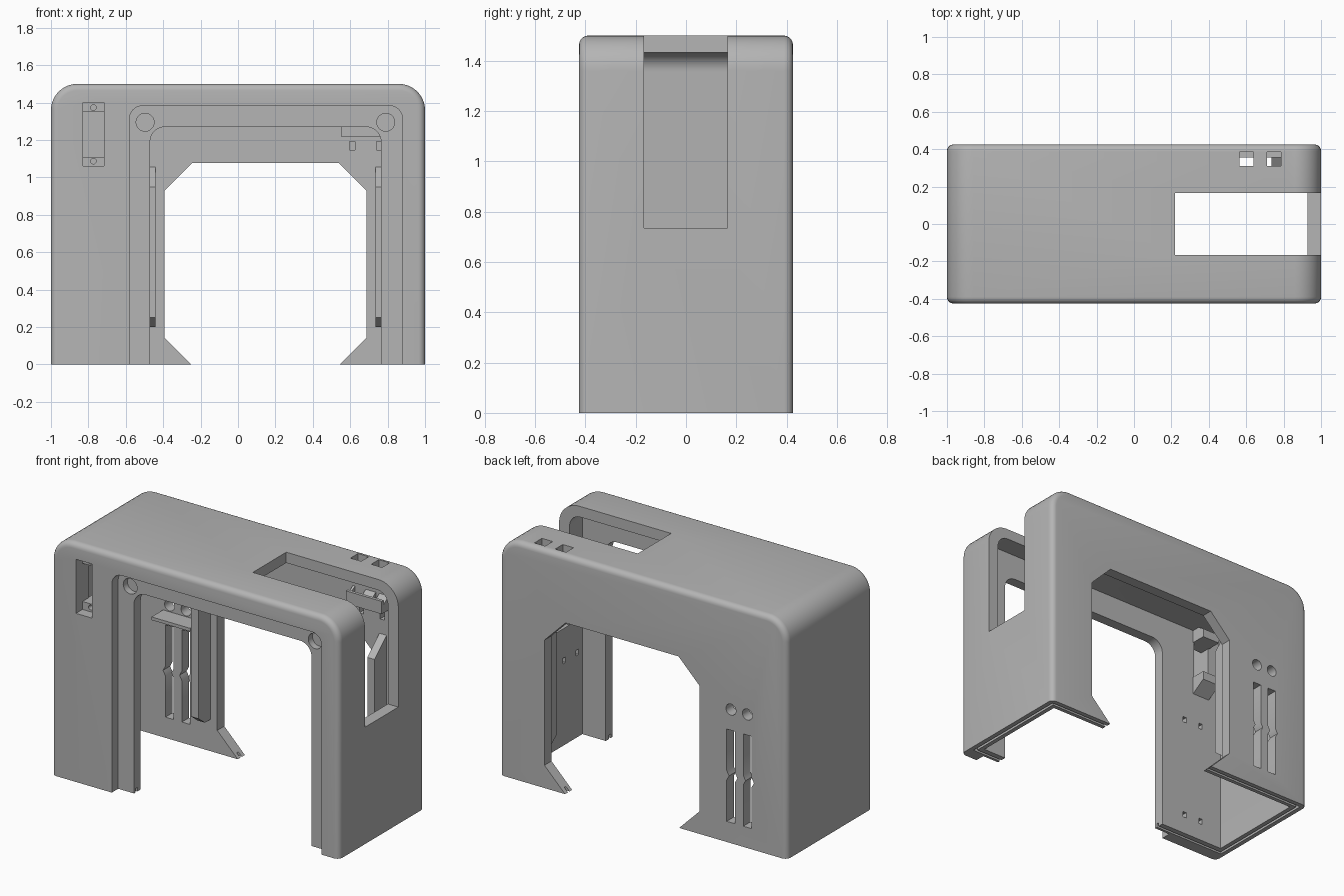
import bpy, bmesh, math

cube = bpy.data.objects.get("Cube")
if cube:
    bpy.data.objects.remove(cube, do_unlink=True)

grey = bpy.data.materials.new("plain grey")
grey.use_nodes = True
grey.diffuse_color = (0.46, 0.46, 0.46, 1)
grey.node_tree.nodes["Principled BSDF"].inputs["Base Color"].default_value = (0.46, 0.46, 0.46, 1)


def arch(x0, x1, top, r, bottom=-0.2, n=10):
    """Doorway outline with two rounded top corners, in x and z."""
    pts = [(x0, bottom), (x1, bottom)]
    for cx, start in ((x1 - r, 0), (x0 + r, 90)):
        for i in range(n + 1):
            a = math.radians(start + 90 * i / n)
            pts.append((cx + r * math.cos(a), top - r + r * math.sin(a)))
    return pts


def disc(x, z, r, n=24):
    return [(x + r * math.cos(math.tau * i / n), z + r * math.sin(math.tau * i / n)) for i in range(n)]


def prism(name, pts, lo, hi, axis="y", bevel=0):
    """Extrude an outline along y (outline in x, z) or along x (outline in y, z)."""
    place = (lambda p, d: (p[0], d, p[1])) if axis == "y" else (lambda p, d: (d, p[0], p[1]))
    bm = bmesh.new()
    loops = [[bm.verts.new(place(p, d)) for p in pts] for d in (lo, hi)]
    caps = [bm.faces.new(loop) for loop in loops]
    for i in range(len(pts)):
        j = (i + 1) % len(pts)
        bm.faces.new((loops[0][i], loops[0][j], loops[1][j], loops[1][i]))
    bmesh.ops.recalc_face_normals(bm, faces=bm.faces)
    if bevel:
        rim = list({e for f in caps for e in f.edges})
        bmesh.ops.bevel(bm, geom=rim, offset=bevel, segments=5, profile=0.5, affect="EDGES")
    me = bpy.data.meshes.new(name)
    bm.to_mesh(me)
    bm.free()
    me.materials.append(grey)
    ob = bpy.data.objects.new(name, me)
    bpy.context.scene.collection.objects.link(ob)
    return ob


def box(name, x0, x1, y0, y1, z0, z1):
    return prism(name, [(x0, z0), (x1, z0), (x1, z1), (x0, z1)], y0, y1)


def cut(target, cutter):
    cutter.hide_render = True
    mod = target.modifiers.new("cut", "BOOLEAN")
    mod.operation = "DIFFERENCE"
    mod.solver = "EXACT"
    mod.object = cutter
    bpy.context.view_layer.objects.active = target
    bpy.ops.object.modifier_apply(modifier=mod.name)
    bpy.data.objects.remove(cutter, do_unlink=True)


FRONT, BACK = -0.425, 0.425
INNER_FRONT, INNER_BACK = -0.295, 0.355
MID = 0.147  # centre of the doorway

# Outer shell, hollow and open below
shell = prism("shell", arch(-1, 1, 1.5, 0.14), FRONT, BACK, bevel=0.035)
cut(shell, box("c", -2, 2, -1, 1, -1, 0))
cut(shell, prism("c", arch(-0.927, 0.927, 1.433, 0.075), INNER_FRONT, INNER_BACK))

# Front doorway with a recessed rim and two round pockets
cut(shell, prism("c", arch(-0.58, 0.88, 1.383, 0.07), -0.6, -0.362))
cut(shell, prism("c", arch(-0.47, 0.765, 1.27, 0.08), -0.6, -0.2))
for x in (-0.497, 0.79):
    cut(shell, prism("c", disc(x, 1.295, 0.048), -0.5, -0.32))

# Back doorway with chamfered corners and feet
half = [(0.597, -0.2), (0.397, 0), (0.54, 0.143), (0.54, 0.93), (0.393, 1.077)]
half[0] = (0.397, -0.2)
outline = [(MID + x, z) for x, z in half] + [(MID - x, z) for x, z in reversed(half)]
cut(shell, prism("c", outline, 0.3, 0.6))

# Cable opening over the top and down the left side
cut(shell, box("c", 0.22, 1.2, -0.167, 0.165, 0.735, 1.7))

# Two switch holes in the top and peg holes in the back wall
for x in (0.565, 0.71):
    cut(shell, box("c", x, x + 0.075, 0.31, 0.385, 1.38, 1.6))
    cut(shell, box("c", x + 0.03, x + 0.06, 0.3, 0.4, 1.147, 1.192))

# Sensor window in the front
cut(shell, box("c", -0.83, -0.717, -0.6, -0.2, 1.06, 1.4))

# Kinked slots and round holes in the back
for x in (-0.61, -0.725):
    w, k = 0.029, 0.016
    slot = [(x - w, 0.13), (x + w, 0.13), (x + w, 0.39), (x + w - k, 0.42), (x + w, 0.45), (x + w, 0.71),
            (x - w, 0.71), (x - w, 0.45), (x - w - k, 0.42), (x - w, 0.39)]
    cut(shell, prism("c", slot, 0.3, 0.6))
    cut(shell, prism("c", disc(x, 0.84, 0.035), 0.3, 0.6))

# Small blind peg holes inside the front and left walls
for x in (-0.645, -0.77):
    for z in (0.13, 0.79):
        cut(shell, box("c", x - 0.013, x + 0.013, -0.33, -0.2, z - 0.018, z + 0.018))
for y in (-0.115, -0.245):
    cut(shell, box("c", 0.9, 0.96, y - 0.013, y + 0.013, 0.515, 0.55))

# Narrow joint groove along the bottom rim
for x in (-0.963, 0.963):
    cut(shell, box("c", x - 0.008, x + 0.008, -0.345, 0.396, -0.1, 0.025))
for y in (-0.337, 0.388):
    cut(shell, box("c", -0.958, 0.958, y - 0.008, y + 0.008, -0.1, 0.025))

# Upright rails beside the back doorway, with sloped ends
rail = [(0.36, 0.2), (0.3, 0.2), (0.235, 0.25), (0.235, 0.95), (0.36, 1.06)]
for name, x in (("left_rail", 0.735), ("right_rail", -0.49)):
    prism(name, rail, x, x + 0.05, "x")

# Wedge ledge under the round holes
prism("wedge_ledge", [(0.36, 0.72), (0.24, 0.78), (0.24, 0.8), (0.36, 0.8)], -0.77, -0.5, "x")

# Screw tabs at both ends of the sensor window
for name, z, s in (("lower_tab", 1.055, 1), ("upper_tab", 1.405, -1)):
    tab = prism(name, [(-0.36, z), (-0.36, z + 0.055 * s), (-0.2, z + 0.055 * s), (-0.2, z), (-0.295, z - 0.06 * s)],
                -0.835, -0.712, "x")
    cut(tab, prism("c", disc(-0.773, z + 0.032 * s, 0.015, 16), -0.5, -0.24))

# Switch bracket under the top
bracket = [(0.36, 1.22), (0.3, 1.22), (0.3, 1.27), (0.36, 1.31)]
for name, x0, x1 in (("bracket_inner", 0.55, 0.565), ("bracket_middle", 0.64, 0.71), ("bracket_outer", 0.735, 0.8)):
    prism(name, bracket, x0, x1, "x")
box("bracket_plate", 0.55, 0.8, 0.285, 0.305, 1.22, 1.30)

# Smooth the rounded parts, keep the edges crisp
bpy.ops.object.select_all(action="DESELECT")
shell.select_set(True)
bpy.context.view_layer.objects.active = shell
bpy.ops.object.shade_smooth_by_angle(angle=math.radians(30))
